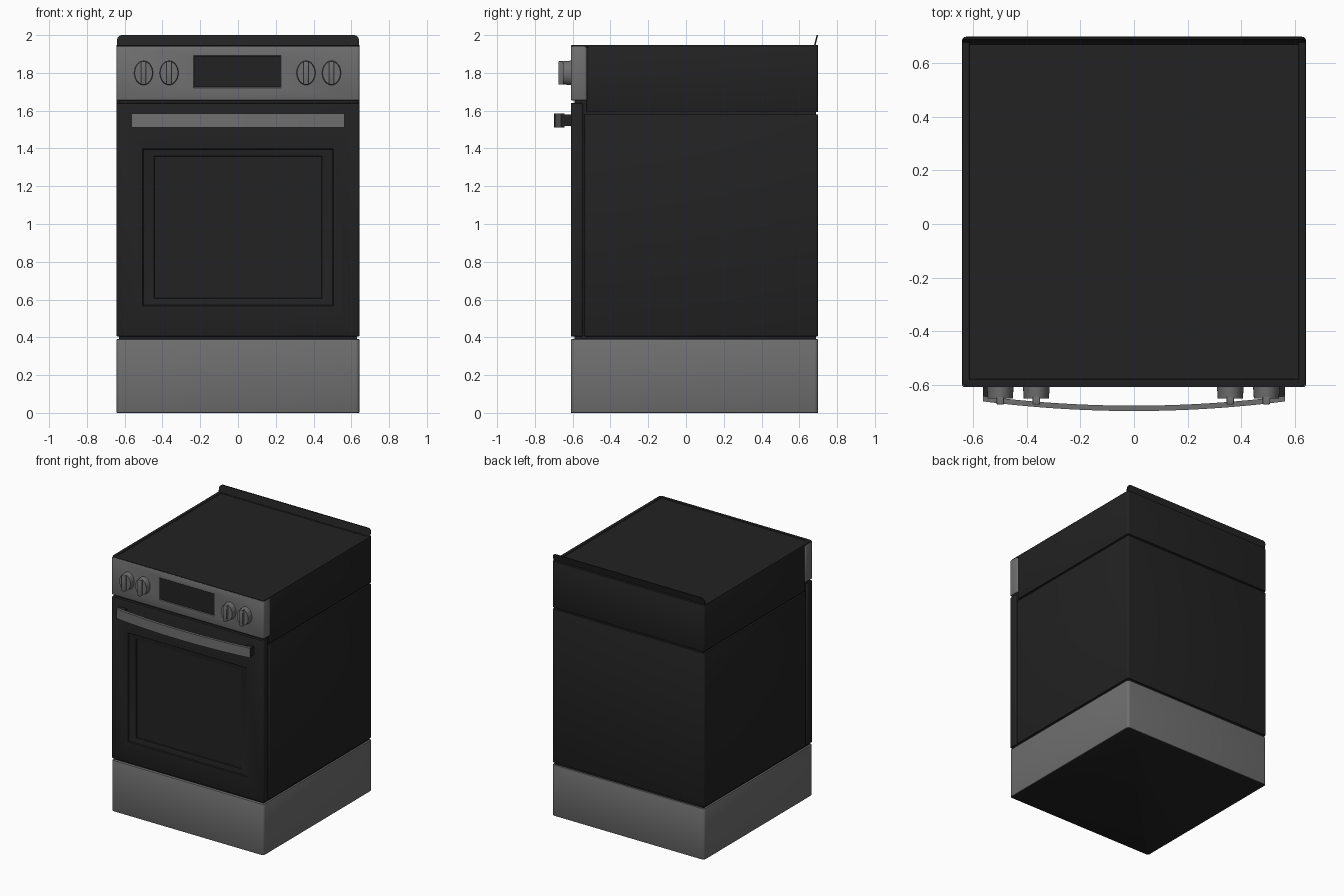
import bpy, bmesh, math
from mathutils import Matrix, Vector

if "Cube" in bpy.data.objects:
    bpy.data.objects.remove(bpy.data.objects["Cube"])


def material(name, rgb):
    m = bpy.data.materials.new(name)
    m.use_nodes = True
    m.diffuse_color = (*rgb, 1)
    m.node_tree.nodes["Principled BSDF"].inputs["Base Color"].default_value = (*rgb, 1)
    return m


GREY = material("steel grey", (0.16, 0.16, 0.16))
BLACK = material("matte black", (0.016, 0.016, 0.016))


def finish(name, bm, mats):
    bmesh.ops.recalc_face_normals(bm, faces=bm.faces)
    mesh = bpy.data.meshes.new(name)
    bm.to_mesh(mesh)
    bm.free()
    for m in mats:
        mesh.materials.append(m)
    obj = bpy.data.objects.new(name, mesh)
    bpy.context.collection.objects.link(obj)
    bpy.ops.object.select_all(action="DESELECT")
    obj.select_set(True)
    bpy.context.view_layer.objects.active = obj
    bpy.ops.object.shade_smooth_by_angle(angle=math.radians(35))
    return obj


def rounded_box(x, y, z, corner=0.0, soft=0.0):
    """Box from ranges, with rounded upright corners and softened rims."""
    bm = bmesh.new()
    bmesh.ops.create_cube(bm, size=1)
    for v in bm.verts:
        v.co = Vector([r[0] if c < 0 else r[1] for r, c in zip((x, y, z), v.co)])

    def bevel(edges, size, steps):
        bmesh.ops.bevel(bm, geom=edges, offset=size, segments=steps,
                        profile=0.5, affect="EDGES")
    if corner:
        bevel([e for e in bm.edges
               if abs(e.verts[0].co.z - e.verts[1].co.z) > 1e-4], corner, 4)
    if soft:
        bevel([e for e in bm.edges
               if abs(e.verts[0].co.z - e.verts[1].co.z) < 1e-4], soft, 2)
    bm.normal_update()
    return bm


def face_towards(bm, direction):
    d = Vector(direction)
    return max((f for f in bm.faces if f.normal.dot(d) > 0.99),
               key=lambda f: f.calc_area())


def inset_front(bm, face, x, z, depth):
    """Inset a front face to a given rectangle, pushed back by depth."""
    bmesh.ops.inset_individual(bm, faces=[face], thickness=0.005)
    mid = face.calc_center_median()
    for v in face.verts:
        v.co.x = x[0] if v.co.x < mid.x else x[1]
        v.co.z = z[0] if v.co.z < mid.z else z[1]
        v.co.y += depth


W = (-0.643, 0.643)

# Plinth with a black underside
bm = rounded_box(W, (-0.61, 0.7), (0, 0.39), 0.02, 0.004)
face_towards(bm, (0, 0, -1)).material_index = 1
finish("plinth", bm, [GREY, BLACK])

# Recessed core showing in the seams
finish("inner_core", rounded_box((-0.63, 0.63), (-0.59, 0.688), (0.3, 1.8)), [BLACK])

# Oven body and the hob housing above it
finish("oven_body", rounded_box(W, (-0.538, 0.7), (0.405, 1.58), 0.015, 0.005), [BLACK])
bm = rounded_box(W, (-0.526, 0.7), (1.592, 1.94), 0.015, 0.004)
finish("hob_housing", bm, [BLACK])

# Hob top with a shallow sunken plate
bm = rounded_box(W, (-0.608, 0.7), (1.935, 1.948), 0.02, 0.004)
top = face_towards(bm, (0, 0, 1))
bmesh.ops.inset_individual(bm, faces=[top], thickness=0.022)
bmesh.ops.inset_individual(bm, faces=[top], thickness=0.003, depth=-0.004)
finish("hob_top", bm, [BLACK])

# Leaning lip along the back, with rounded upper corners
bm = rounded_box((-0.64, 0.64), (0.676, 0.684), (1.94, 2.0))
ends = [e for e in bm.edges if all(v.co.z > 1.99 for v in e.verts)
        and abs(e.verts[0].co.x - e.verts[1].co.x) < 1e-4]
bmesh.ops.bevel(bm, geom=ends, offset=0.025, segments=4, profile=0.5, affect="EDGES")
for v in bm.verts:
    v.co.y += max(0, v.co.z - 1.94) * 0.26
finish("back_lip", bm, [BLACK])

# Oven door with a stepped, sunken window
bm = rounded_box(W, (-0.61, -0.545), (0.405, 1.64), 0.012, 0.004)
front = face_towards(bm, (0, -1, 0))
inset_front(bm, front, (-0.505, 0.505), (0.565, 1.4), 0)
inset_front(bm, front, (-0.5, 0.5), (0.57, 1.395), 0.006)
inset_front(bm, front, (-0.445, 0.445), (0.605, 1.36), 0.008)
inset_front(bm, front, (-0.437, 0.437), (0.613, 1.352), 0.016)
finish("oven_door", bm, [BLACK])

# Control panel with a sunken black display
bm = rounded_box(W, (-0.61, -0.525), (1.655, 1.942), 0.012, 0.004)
front = face_towards(bm, (0, -1, 0))
inset_front(bm, front, (-0.235, 0.228), (1.72, 1.892), 0)
inset_front(bm, front, (-0.231, 0.224), (1.724, 1.888), 0.005)
front.material_index = 1
finish("control_panel", bm, [GREY, BLACK])

# Oval knobs, each with an upright grip
for i, x in enumerate((-0.5, -0.365, 0.36, 0.495)):
    place = Matrix.Translation((x, -0.63, 1.8)) @ Matrix.Rotation(math.pi / 2, 4, "X")
    bm = bmesh.new()
    bmesh.ops.create_cone(bm, cap_ends=True, segments=32, radius1=0.05,
                          radius2=0.047, depth=0.045,
                          matrix=place @ Matrix.Diagonal((1, 1.3, 1, 1)))
    finish(f"knob_{i + 1}", bm, [GREY])
    bm = rounded_box((x - 0.014, x + 0.014), (-0.675, -0.645), (1.738, 1.862), 0.006, 0.004)
    finish(f"knob_grip_{i + 1}", bm, [GREY])

# Bowed door handle on two black posts
bm = bmesh.new()
rings, half = 24, 0.565
sections = []
for i in range(rings + 1):
    x = half * (2 * i / rings - 1)
    y = -0.699 + 0.036 * (x / half) ** 2
    sections.append([bm.verts.new((x, y + dy, z)) for dy, z in
                     ((0, 1.512), (0, 1.586), (0.02, 1.586), (0.02, 1.512))])
for a, b in zip(sections, sections[1:]):
    for k in range(4):
        n = (k + 1) % 4
        bm.faces.new((a[k], a[n], b[n], b[k]))
for cap in (sections[0], sections[-1]):
    bm.faces.new(cap).material_index = 1
finish("door_handle", bm, [GREY, BLACK])
for side, name in ((1, "left"), (-1, "right")):
    xs = sorted((side * 0.51, side * 0.564))
    finish(f"handle_post_{name}",
           rounded_box(xs, (-0.655, -0.6), (1.518, 1.58)), [BLACK])
